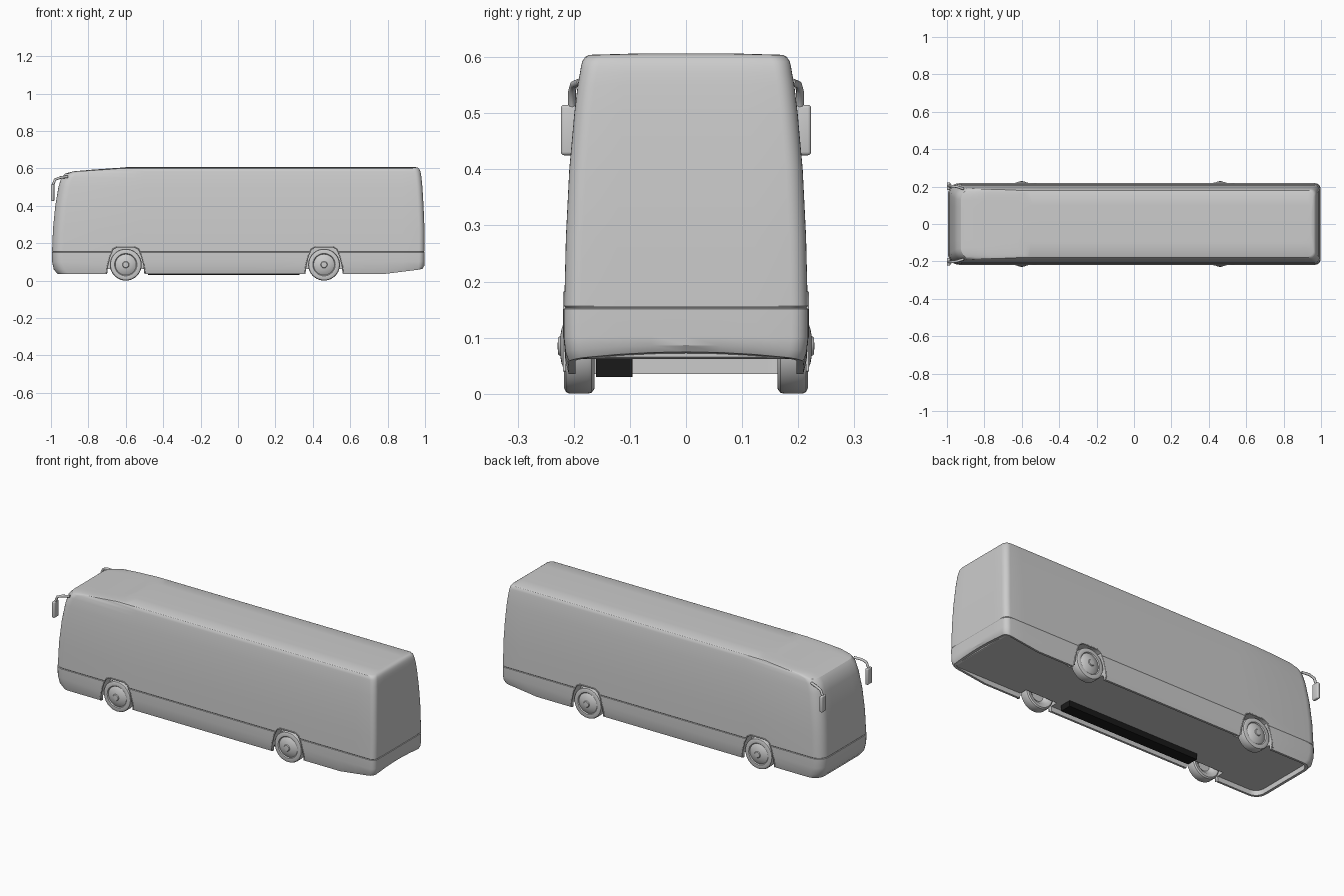
import bpy, bmesh, math
from mathutils import Vector

cube = bpy.data.objects.get("Cube")
if cube:
    bpy.data.objects.remove(cube)


def material(name, value):
    mat = bpy.data.materials.new(name)
    mat.use_nodes = True
    mat.diffuse_color = (value, value, value, 1)
    mat.node_tree.nodes["Principled BSDF"].inputs["Base Color"].default_value = (value, value, value, 1)
    return mat


GRAY = material("light gray", 0.6)
BLACK = material("black", 0.01)


def finish(name, bm, mat=GRAY):
    bmesh.ops.remove_doubles(bm, verts=bm.verts, dist=0.0001)
    bmesh.ops.recalc_face_normals(bm, faces=bm.faces)
    mesh = bpy.data.meshes.new(name)
    bm.to_mesh(mesh)
    bm.free()
    mesh.materials.append(mat)
    obj = bpy.data.objects.new(name, mesh)
    bpy.context.collection.objects.link(obj)
    return obj


def activate(obj):
    bpy.ops.object.select_all(action="DESELECT")
    obj.select_set(True)
    bpy.context.view_layer.objects.active = obj


def smooth(obj, angle=35):
    activate(obj)
    bpy.ops.object.shade_smooth_by_angle(angle=math.radians(angle))


def box(name, lo, hi, mat=GRAY, bevel=0):
    bm = bmesh.new()
    bmesh.ops.create_cube(bm, size=1)
    for v in bm.verts:
        v.co = Vector([a + (c + 0.5) * (b - a) for a, b, c in zip(lo, hi, v.co)])
    if bevel:
        bmesh.ops.bevel(bm, geom=bm.edges[:], offset=bevel, segments=3, affect="EDGES", profile=0.5)
    obj = finish(name, bm, mat)
    smooth(obj)
    return obj


# Body: stacked rounded outlines (height, front x, rear x, half width, front radius, rear radius)
FLOOR, BASE = 0.062, 0.035
OUTLINES = [
    (FLOOR, -0.95, 0.975, 0.197, 0.05, 0.02),
    (BASE, -0.95, 0.975, 0.197, 0.05, 0.02),
    (BASE, -0.965, 0.988, 0.209, 0.06, 0.03),
    (0.06, -0.985, 0.996, 0.215, 0.06, 0.03),
    (0.1, -0.994, 0.997, 0.218, 0.06, 0.03),
    (0.151, -0.995, 0.998, 0.218, 0.06, 0.03),
    (0.153, -0.992, 0.995, 0.215, 0.06, 0.03),
    (0.156, -0.994, 0.997, 0.217, 0.06, 0.03),
    (0.28, -0.989, 0.997, 0.214, 0.06, 0.03),
    (0.4, -0.977, 0.992, 0.208, 0.06, 0.03),
    (0.5, -0.96, 0.986, 0.199, 0.06, 0.03),
    (0.55, -0.945, 0.981, 0.193, 0.06, 0.03),
    (0.572, -0.925, 0.978, 0.189, 0.06, 0.03),
    (0.584, -0.88, 0.975, 0.187, 0.06, 0.03),
    (0.592, -0.79, 0.972, 0.185, 0.06, 0.03),
    (0.6, -0.68, 0.967, 0.18, 0.06, 0.03),
    (0.604, -0.62, 0.96, 0.172, 0.06, 0.03),
    (0.606, -0.6, 0.95, 0.1, 0.06, 0.03),
]


def half_outline(xf, xr, w, rf, rr):
    pts = [(xf, (w - rf) * k / 3) for k in range(3)]
    for cx, r, start in ((xf + rf, rf, 180), (xr - rr, rr, 90)):
        for k in range(8):
            a = math.radians(start - 90 * k / 7)
            pts.append((cx + r * math.cos(a), w - r + r * math.sin(a)))
        if start == 180:
            pts += [(x, w) for x in (-0.5, 0, 0.4, 0.78, 0.88)]
    return pts + [(xr, (w - rr) * k / 3) for k in (2, 1, 0)]


def lift(x, y):
    t = max(0, (x - 0.78) / 0.215)
    return t * (0.027 + 0.014 * (1 - (y / 0.21) ** 2))


def body_shell():
    bm = bmesh.new()
    rings = []
    for row, (z, *shape) in enumerate(OUTLINES):
        half = half_outline(*shape)
        ring = half + [(x, -y) for x, y in half[-2:0:-1]]
        verts = []
        for x, y in ring:
            fade = max(0, 1 - (z - BASE) / 0.07)
            h = max(FLOOR, BASE + lift(x, y) + 0.002) if row == 0 else z + lift(x, y) * fade
            verts.append(bm.verts.new((x, y, h)))
        rings.append(verts)
    n = len(rings[0])
    for low, high in zip(rings, rings[1:]):
        for i in range(n):
            j = (i + 1) % n
            bm.faces.new((low[i], low[j], high[j], high[i]))
    # Floor and roof caps run as strips across the width
    for ring in (rings[0], rings[-1]):
        for i in range(n // 2):
            strip = [ring[i], ring[i + 1], ring[-i - 1], ring[-i]]
            bm.faces.new(list(dict.fromkeys(strip)))
    return finish("body", bm)


body = body_shell()

# Wheel arches cut from the body, each with a slim lip
AXLES = {"front": -0.6, "rear": 0.46}
ARCH = [(-0.102, 0.01), (-0.097, 0.08), (-0.085, 0.13), (-0.068, 0.168), (-0.045, 0.18),
        (0.045, 0.18), (0.068, 0.168), (0.085, 0.13), (0.097, 0.08), (0.102, 0.01)]


def cut_arch(x0, side):
    bm = bmesh.new()
    walls = [[bm.verts.new((x0 + x, side * y, z)) for x, z in ARCH] for y in (0.155, 0.3)]
    bm.faces.new(walls[0])
    bm.faces.new(walls[1])
    for i in range(len(ARCH)):
        j = (i + 1) % len(ARCH)
        bm.faces.new((walls[0][i], walls[0][j], walls[1][j], walls[1][i]))
    cutter = finish("arch_cutter", bm)
    cutter.hide_render = True
    activate(body)
    mod = body.modifiers.new("arch", "BOOLEAN")
    mod.operation, mod.solver, mod.object = "DIFFERENCE", "EXACT", cutter
    bpy.ops.object.modifier_apply(modifier=mod.name)
    bpy.data.objects.remove(cutter)


def tube(name, points, radius):
    curve = bpy.data.curves.new(name, "CURVE")
    curve.dimensions = "3D"
    curve.bevel_depth, curve.bevel_resolution, curve.use_fill_caps = radius, 2, True
    line = curve.splines.new("POLY")
    line.points.add(len(points) - 1)
    for p, co in zip(line.points, points):
        p.co = (*co, 1)
    curve.materials.append(GRAY)
    obj = bpy.data.objects.new(name, curve)
    bpy.context.collection.objects.link(obj)


# Wheel: turned profile of (radius, distance from the centre line)
TYRE = [(0, 0.185), (0.035, 0.185), (0.05, 0.172), (0.058, 0.165), (0.076, 0.163), (0.083, 0.168),
        (0.085, 0.175), (0.085, 0.207), (0.082, 0.214), (0.076, 0.217), (0.06, 0.216),
        (0.056, 0.211), (0.05, 0.215), (0.03, 0.222), (0.018, 0.224), (0.015, 0.228), (0, 0.229)]


def wheel(name, x0, side, steps=40):
    bm = bmesh.new()
    rings = []
    for r, y in TYRE:
        turn = [2 * math.pi * k / steps for k in range(steps)]
        rings.append([bm.verts.new((x0 + r * math.cos(a), side * y, 0.085 + r * math.sin(a))) for a in turn])
    for a, b in zip(rings, rings[1:]):
        for i in range(steps):
            j = (i + 1) % steps
            bm.faces.new((a[i], a[j], b[j], b[i]))
    smooth(finish(name, bm))


for hand, side in (("left", 1), ("right", -1)):
    for end, x0 in AXLES.items():
        cut_arch(x0, side)
        wheel(f"{end}_{hand}_wheel", x0, side)
        lip = [(x0 + x, side * 0.2165, max(z, 0.04)) for x, z in ARCH]
        tube(f"{end}_{hand}_arch_lip", lip, 0.003)
    # Mirrors hang ahead of the windscreen on curved arms
    ys = sorted((side * 0.182, side * 0.223))
    box(f"{hand}_mirror", (-1, ys[0], 0.425), (-0.982, ys[1], 0.515), bevel=0.006)
    arm = [(-0.91, 0.188, 0.556), (-0.95, 0.2, 0.551), (-0.978, 0.203, 0.54), (-0.99, 0.203, 0.51)]
    tube(f"{hand}_mirror_arm", [(x, side * y, z) for x, y, z in arm], 0.007)

smooth(body, 30)

# Dark storage box below the floor
box("underfloor_box", (-0.48, -0.16, 0.03), (0.33, -0.095, 0.066), BLACK)
